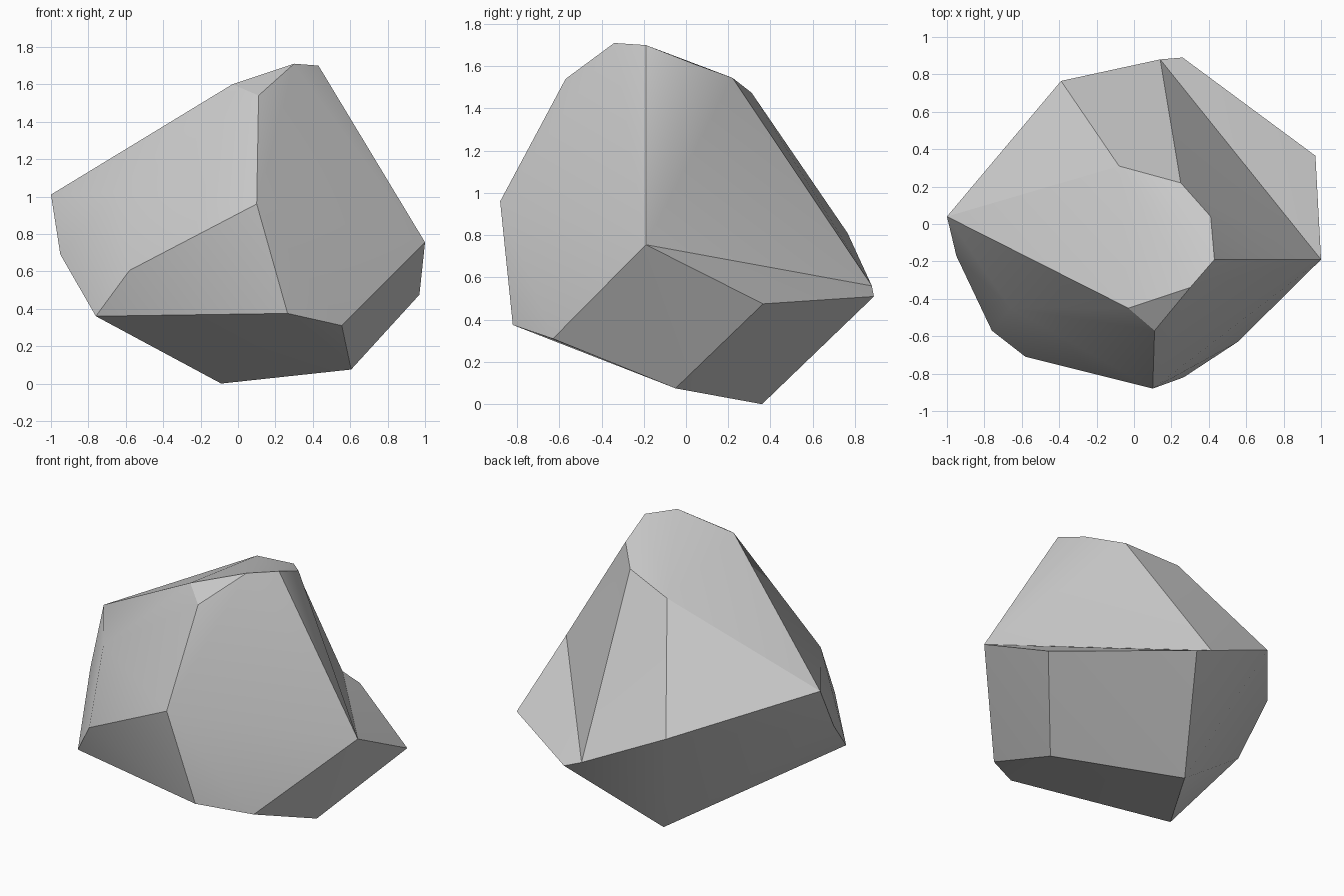
import bpy
import bmesh
import math

default_cube = bpy.data.objects.get("Cube")
if default_cube:
    bpy.data.objects.remove(default_cube, do_unlink=True)

# Corners of the boulder, grouped from the top down
crown = {
    "peak": (0.30, -0.34, 1.71),
    "peak_left": (0.43, -0.19, 1.70),
    "shoulder_left": (0.41, 0.04, 1.61),
    "shoulder_back": (0.25, 0.22, 1.545),
    "back_ridge": (-0.08, 0.31, 1.475),
    "shoulder_right": (-0.03, -0.45, 1.60),
    "shoulder_front": (0.11, -0.57, 1.54),
}
girdle = {
    "front_nose": (0.10, -0.88, 0.96),
    "front_right_top": (-0.66, -0.45, 1.02),
    "front_right_low": (-0.58, -0.71, 0.605),
    "right_tip": (-1.0, 0.04, 1.01),
    "right_low": (-0.95, -0.17, 0.69),
    "back_right": (-0.39, 0.765, 0.81),
    "back_upper": (0.14, 0.88, 0.56),
    "back_lower": (0.26, 0.89, 0.51),
    "left_tip": (1.0, -0.19, 0.755),
    "left_back": (0.97, 0.365, 0.475),
}
base = {
    "chin_right": (-0.76, -0.57, 0.36),
    "chin_front": (0.265, -0.82, 0.375),
    "chin_left": (0.555, -0.63, 0.31),
    "foot_left": (0.605, -0.05, 0.075),
    "foot_back": (-0.09, 0.36, 0.0),
}

# Faceted body wrapped around the corners
bm = bmesh.new()
corner = {name: bm.verts.new(co) for ring in (crown, girdle, base) for name, co in ring.items()}
bmesh.ops.convex_hull(bm, input=list(bm.verts))

# Hollow scar on the back left side: replace the bulging faces with a folded patch
rim = ["shoulder_left", "left_back", "back_lower", "back_upper", "shoulder_back"]
patch = {corner[name] for name in rim + ["left_tip"]}
bulge = [f for f in bm.faces if set(f.verts) <= patch]
bmesh.ops.delete(bm, geom=bulge, context="FACES_ONLY")
fan = rim[1:] + rim[:1]
for first, second in zip(fan, fan[1:]):
    bm.faces.new([corner["left_tip"], corner[first], corner[second]])
loose = [e for e in bm.edges if not e.link_faces]
bmesh.ops.delete(bm, geom=loose, context="EDGES")

# Merge nearly flat slivers into clean facets
bmesh.ops.dissolve_limit(bm, angle_limit=math.radians(2), verts=[], edges=list(bm.edges))
bmesh.ops.recalc_face_normals(bm, faces=list(bm.faces))

mesh = bpy.data.meshes.new("boulder")
bm.to_mesh(mesh)
bm.free()
boulder = bpy.data.objects.new("boulder", mesh)
bpy.context.collection.objects.link(boulder)

# Plain grey stone
stone = bpy.data.materials.new("grey stone")
stone.use_nodes = True
grey = (0.6, 0.6, 0.6, 1.0)
stone.diffuse_color = grey
stone.node_tree.nodes["Principled BSDF"].inputs["Base Color"].default_value = grey
mesh.materials.append(stone)

# Soft shading inside facets, crisp main ridges
bpy.ops.object.select_all(action="DESELECT")
boulder.select_set(True)
bpy.context.view_layer.objects.active = boulder
bpy.ops.object.shade_smooth_by_angle(angle=math.radians(30))
